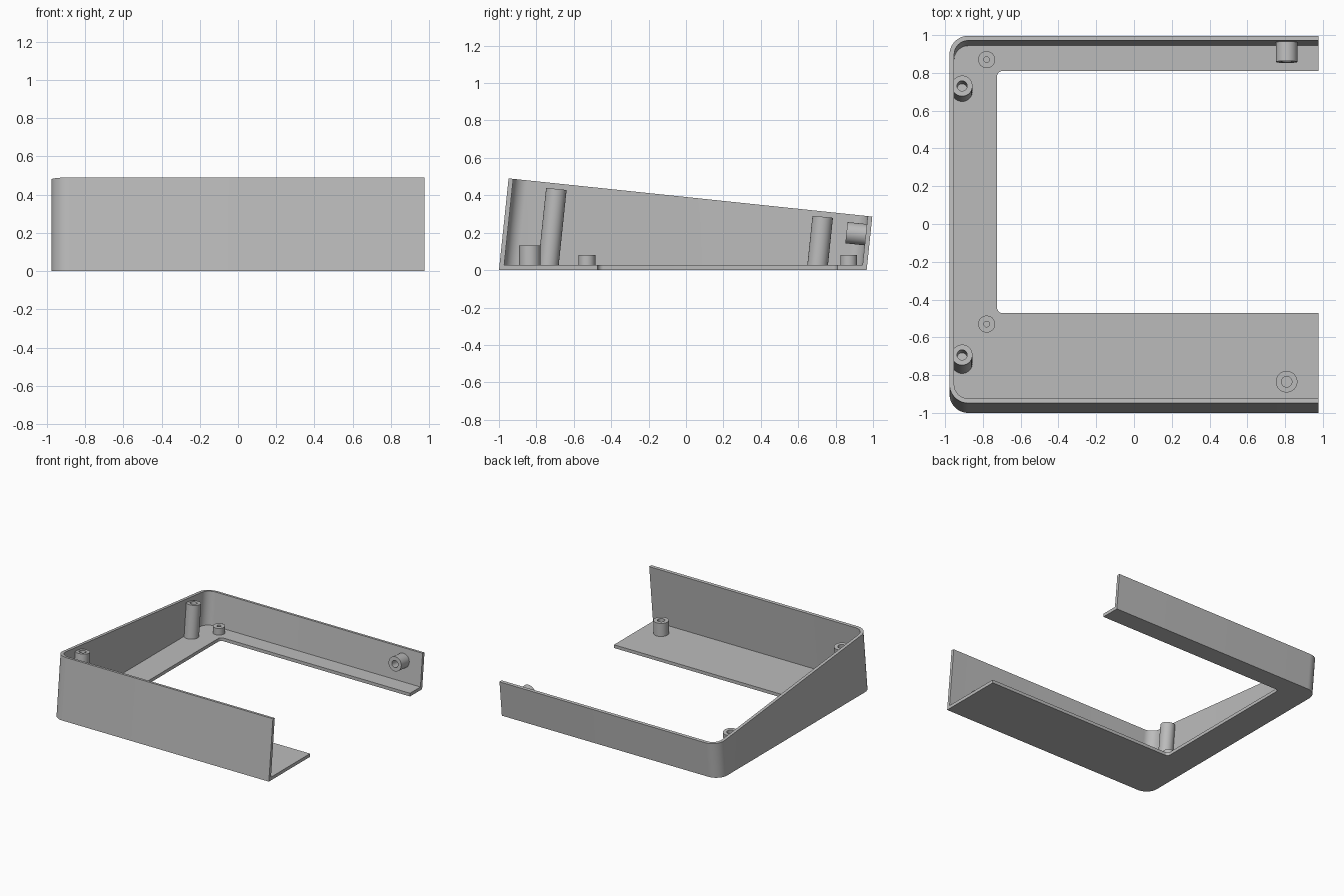
import bpy, bmesh
from math import sin, cos, pi, radians
from mathutils import Matrix, Vector

cube = bpy.data.objects.get("Cube")
if cube:
    bpy.data.objects.remove(cube, do_unlink=True)

TILT = radians(6)
LEAN = 0.105            # shear of the walls towards the back
FLOOR = 0.026
WALL = 0.025
X = 0.977

grey = bpy.data.materials.new("grey plastic")
grey.use_nodes = True
grey.diffuse_color = (0.5, 0.5, 0.5, 1)
grey.node_tree.nodes["Principled BSDF"].inputs["Base Color"].default_value = (0.5, 0.5, 0.5, 1)


def finish(name, bm):
    bmesh.ops.recalc_face_normals(bm, faces=bm.faces)
    mesh = bpy.data.meshes.new(name)
    bm.to_mesh(mesh)
    bm.free()
    mesh.materials.append(grey)
    obj = bpy.data.objects.new(name, mesh)
    bpy.context.collection.objects.link(obj)
    return obj


def smooth(obj):
    bpy.ops.object.select_all(action='DESELECT')
    obj.select_set(True)
    bpy.context.view_layer.objects.active = obj
    bpy.ops.object.shade_smooth_by_angle(angle=radians(30))


def outline(x0, x1, y0, y1, r, n=12):
    """Rectangle whose two corners on the low-x side are rounded."""
    def arc(cy, start):
        return [(x0 + r + r * cos(start + pi / 2 * i / n), cy + r * sin(start + pi / 2 * i / n))
                for i in range(n + 1)]
    return arc(y0 + r, pi) + [(x1, y0), (x1, y1)] + arc(y1 - r, pi / 2)


def prism(name, points, bottom, top, lean):
    """Leaning prism; top is a function of the y position at the base."""
    bm = bmesh.new()
    low = [bm.verts.new((x, y + lean * bottom, bottom)) for x, y in points]
    high = [bm.verts.new((x, y + lean * top(y), top(y))) for x, y in points]
    bm.faces.new(low)
    bm.faces.new(high)
    for i in range(len(points)):
        j = (i + 1) % len(points)
        bm.faces.new((low[i], low[j], high[j], high[i]))
    return finish(name, bm)


def rim(y):
    """Height of the sloping rim above a base point."""
    return (0.49 - LEAN * (y + 0.945)) / (1 + LEAN ** 2)


# Open-sided tray: solid block, hollowed out, then the floor opening is cut
tray = prism("tray", outline(-X, X, -1, 0.966, 0.1), 0, rim, LEAN)
cutters = [
    prism("cavity_cutter", outline(-X + WALL, 1.2, -1 + WALL, 0.966 - WALL, 0.1 - WALL),
          FLOOR, lambda y: 0.8, LEAN),
    prism("opening_cutter", outline(-0.725, 1.3, -0.472, 0.81, 0.03), -0.2, lambda y: 0.2, 0),
]
for cutter in cutters:
    cutter.hide_render = True
    mod = tray.modifiers.new(cutter.name, 'BOOLEAN')
    mod.operation = 'DIFFERENCE'
    mod.solver = 'EXACT'
    mod.object = cutter
    bpy.ops.object.select_all(action='DESELECT')
    tray.select_set(True)
    bpy.context.view_layer.objects.active = tray
    bpy.ops.object.modifier_apply(modifier=mod.name)
    bpy.data.objects.remove(cutter, do_unlink=True)
smooth(tray)


def boss(name, tip, angle, length, radius, hole, depth, n=40):
    """Round screw boss with a blind hole; its tip faces local +z."""
    bm = bmesh.new()
    place = Matrix.Translation(Vector(tip)) @ Matrix.Rotation(angle, 4, 'X')
    profile = [(radius, -length), (radius, 0), (hole, 0), (hole, -depth)]
    rings = [[bm.verts.new(place @ Vector((r * cos(2 * pi * i / n), r * sin(2 * pi * i / n), z)))
              for i in range(n)] for r, z in profile]
    for a, b in zip(rings, rings[1:]):
        for i in range(n):
            j = (i + 1) % n
            bm.faces.new((a[i], a[j], b[j], b[i]))
    bm.faces.new(rings[0])
    bm.faces.new(rings[-1])
    smooth(finish(name, bm))


# Tall leaning posts along the right wall
boss("front_post", (-0.91, -0.693, 0.434), -TILT, 0.42, 0.055, 0.027, 0.15)
boss("back_post", (-0.91, 0.731, 0.285), -TILT, 0.27, 0.055, 0.027, 0.15)

# Short upright bosses on the floor
boss("front_small_boss", (-0.78, -0.53, 0.08), 0, 0.07, 0.045, 0.015, 0.05)
boss("back_small_boss", (-0.78, 0.87, 0.08), 0, 0.07, 0.045, 0.015, 0.05)
boss("front_floor_boss", (0.808, -0.835, 0.132), 0, 0.12, 0.057, 0.028, 0.1)

# Boss standing out from the back wall
boss("back_wall_boss", (0.808, 0.858, 0.2), pi / 2 - TILT, 0.118, 0.057, 0.028, 0.09)
